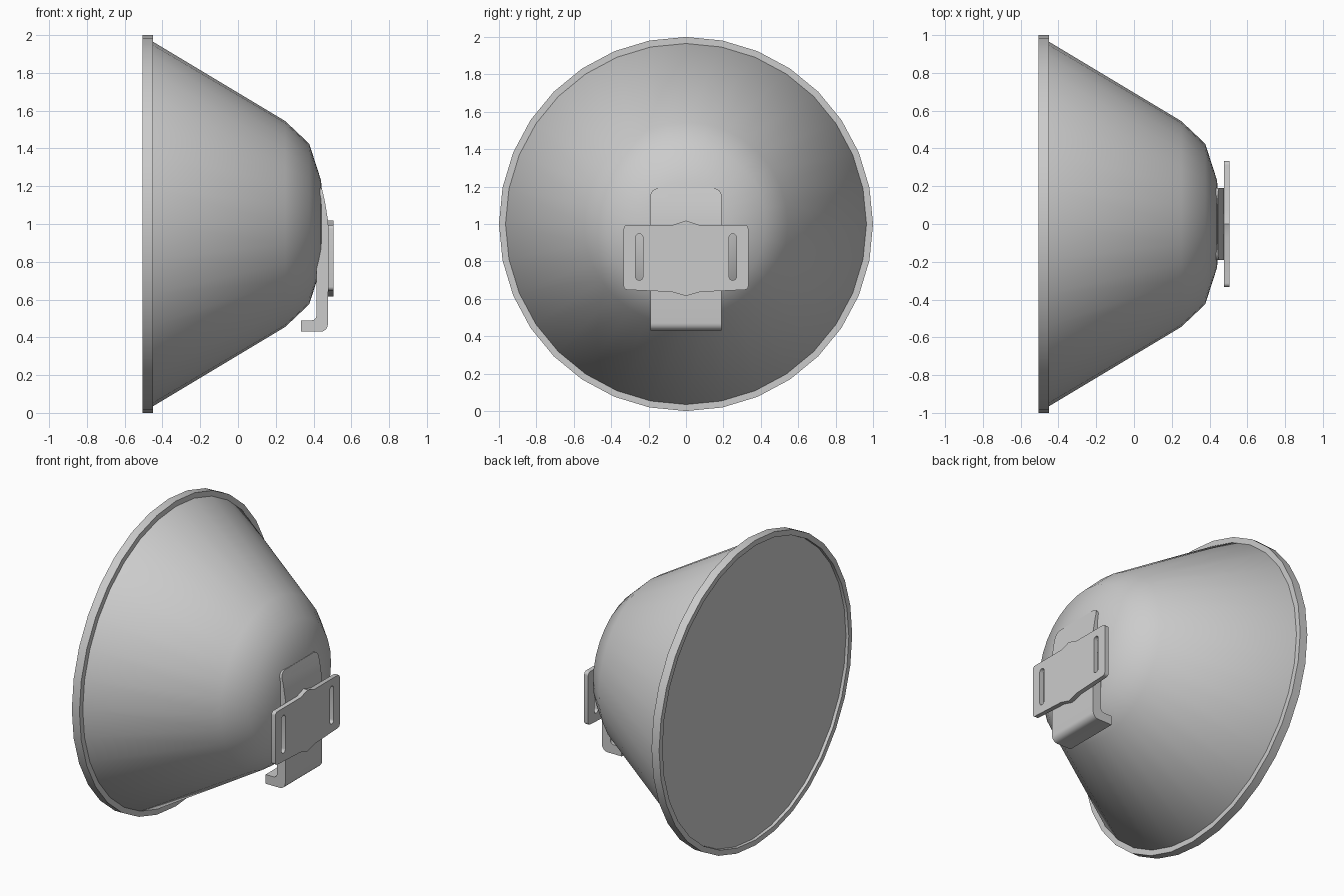
import bpy, bmesh, math
from mathutils import Matrix, Vector

if "Cube" in bpy.data.objects:
    bpy.data.objects.remove(bpy.data.objects["Cube"])

grey = bpy.data.materials.new("light_grey")
grey.diffuse_color = (0.6, 0.6, 0.6, 1)
grey.use_nodes = True
grey.node_tree.nodes["Principled BSDF"].inputs["Base Color"].default_value = grey.diffuse_color


def finish(obj, angle):
    """Assign the material and smooth by angle."""
    obj.data.materials.clear()
    obj.data.materials.append(grey)
    bpy.ops.object.select_all(action='DESELECT')
    obj.select_set(True)
    bpy.context.view_layer.objects.active = obj
    bpy.ops.object.shade_smooth_by_angle(angle=math.radians(angle))


def to_object(name, bm, angle=35):
    bmesh.ops.recalc_face_normals(bm, faces=bm.faces)
    mesh = bpy.data.meshes.new(name)
    bm.to_mesh(mesh)
    bm.free()
    obj = bpy.data.objects.new(name, mesh)
    bpy.context.collection.objects.link(obj)
    finish(obj, angle)


def lathe(name, profile, closed=False, sides=32):
    """Turn an (x, radius) profile around the lamp axis, z = 1."""
    bm = bmesh.new()
    vs = [bm.verts.new((x, 0, 1 + r)) for x, r in profile]
    pairs = list(zip(vs, vs[1:])) + ([(vs[-1], vs[0])] if closed else [])
    edges = [bm.edges.new(p) for p in pairs]
    bmesh.ops.spin(bm, geom=vs + edges, cent=(0, 0, 1), axis=(1, 0, 0),
                   angle=math.tau, steps=sides)
    bmesh.ops.remove_doubles(bm, verts=bm.verts, dist=0.0005)
    to_object(name, bm)


def arc(cx, cy, r, a0, a1, n=5):
    return [(cx + r * math.cos(math.radians(a0 + (a1 - a0) * i / n)),
             cy + r * math.sin(math.radians(a0 + (a1 - a0) * i / n)))
            for i in range(n + 1)]


# Closed lamp body: recessed front disc, cone and rounded back
lathe("lamp_body", [(-0.485, 0), (-0.485, 0.965), (-0.45, 0.965), (0.25, 0.545),
                    (0.377, 0.425), (0.44, 0.23), (0.448, 0.1), (0.449, 0)])
# Rim ring
lathe("rim", [(-0.505, 0.965), (-0.505, 1), (-0.45, 1), (-0.45, 0.962)], closed=True)

# J-shaped clip: side profile in x, z, extruded across y
profile = [(0.415, 1.19), (0.444, 1.19), (0.461, 1.115), (0.476, 1.02)]
profile += arc(0.436, 0.47, 0.04, 0, -90)
profile += [(0.333, 0.43), (0.333, 0.49)]
profile += arc(0.39, 0.515, 0.025, -90, 0)
bm = bmesh.new()
face = bm.faces.new([bm.verts.new((x, -0.19, z)) for x, z in profile])
ext = bmesh.ops.extrude_face_region(bm, geom=[face])
bmesh.ops.translate(bm, vec=(0, 0.38, 0),
                    verts=[v for v in ext["geom"] if isinstance(v, bmesh.types.BMVert)])
corners = [e for e in bm.edges if all(v.co.z > 1.18 for v in e.verts)
           and abs(e.verts[0].co.y - e.verts[1].co.y) < 0.01]
bmesh.ops.bevel(bm, geom=corners, offset=0.04, segments=5, profile=0.5, affect='EDGES')
to_object("clip", bm)

# Strap plate: outline in y, z with two slots, made as a filled curve
half = [(0, 1.018), (0.07, 0.995)] + arc(0.313, 0.975, 0.02, 90, 0)
half += arc(0.313, 0.668, 0.02, 0, -90) + [(0.075, 0.637), (0, 0.615)]
outline = half + [(-y, z) for y, z in reversed(half[1:-1])]
loops = [outline]
for s in (-1, 1):
    loops.append(arc(s * 0.25, 0.927, 0.02, 0, 180, 8) + arc(s * 0.25, 0.719, 0.02, 180, 360, 8))
curve = bpy.data.curves.new("strap_plate_curve", 'CURVE')
curve.dimensions = '2D'
curve.fill_mode = 'BOTH'
curve.extrude = 0.0145
for pts in loops:
    sp = curve.splines.new('POLY')
    sp.points.add(len(pts) - 1)
    for p, (a, b) in zip(sp.points, pts):
        p.co = (a, b, 0, 1)
    sp.use_cyclic_u = True
helper = bpy.data.objects.new("strap_plate_helper", curve)
bpy.context.collection.objects.link(helper)
bpy.context.view_layer.update()
mesh = bpy.data.meshes.new_from_object(helper.evaluated_get(bpy.context.evaluated_depsgraph_get()))
bpy.data.objects.remove(helper)
bm = bmesh.new()
bm.from_mesh(mesh)
bmesh.ops.remove_doubles(bm, verts=bm.verts, dist=0.0003)
# local x, y, z become world y, z, x
bm.transform(Matrix(((0, 0, 1, 0.4905), (1, 0, 0, 0), (0, 1, 0, 0), (0, 0, 0, 1))))
to_object("strap_plate", bm)
